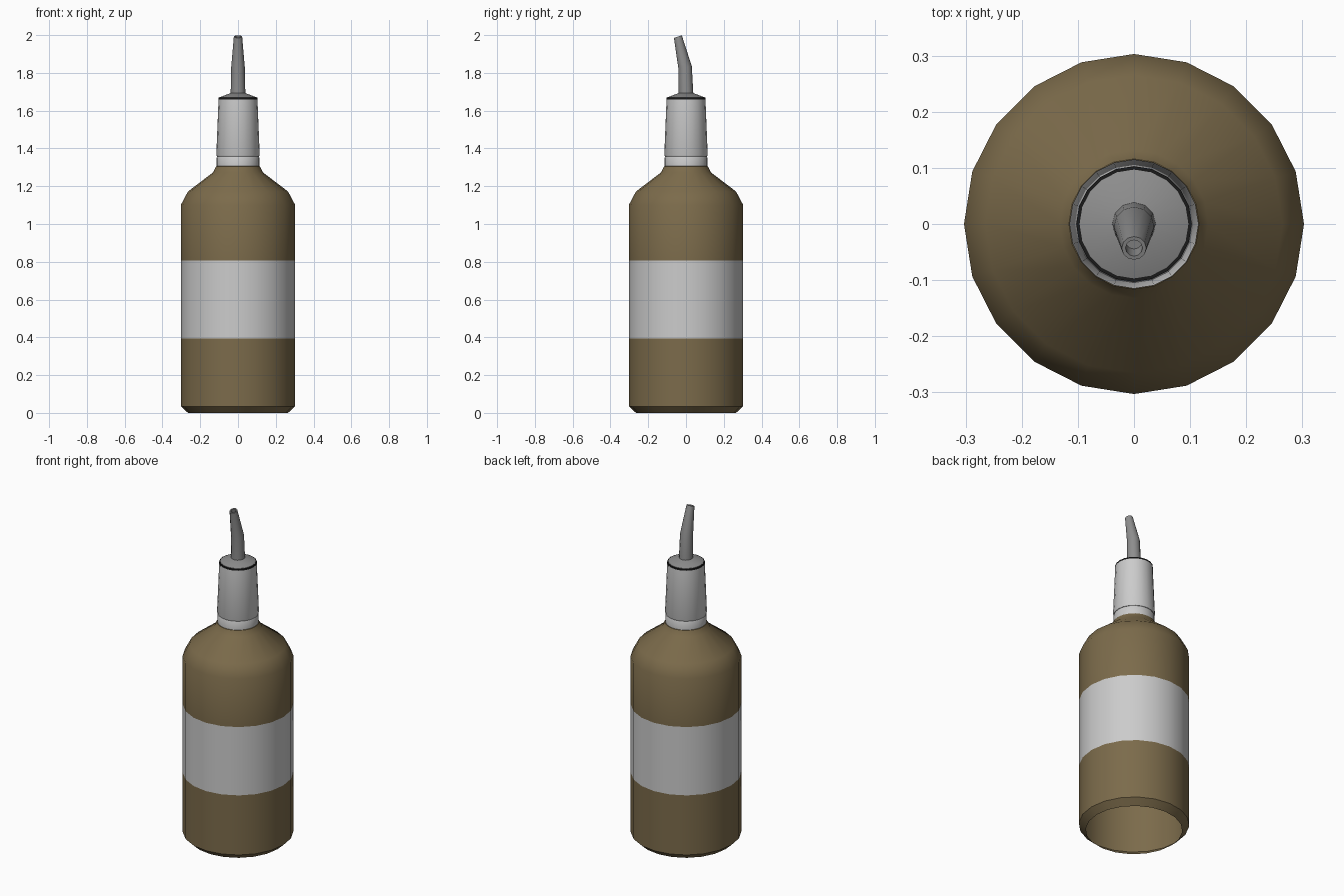
import bpy
from math import sin, cos, pi, radians

if "Cube" in bpy.data.objects:
    bpy.data.objects.remove(bpy.data.objects["Cube"])


def material(name, rgb):
    m = bpy.data.materials.new(name)
    m.diffuse_color = (*rgb, 1)
    m.use_nodes = True
    m.node_tree.nodes["Principled BSDF"].inputs["Base Color"].default_value = m.diffuse_color
    return m


def loft(name, rings, sides, mats=(), cap_end=False):
    """Skin rings given as (y, z, radius, tilt towards the front in degrees)."""
    verts, faces = [], []
    for y, z, r, tilt in rings:
        t = radians(tilt)
        for i in range(sides):
            a = 2 * pi * i / sides
            verts.append((r * cos(a), y + r * sin(a) * cos(t), z + r * sin(a) * sin(t)))
    for k in range(len(rings) - 1):
        for i in range(sides):
            j = (i + 1) % sides
            a, b = k * sides, (k + 1) * sides
            faces.append((a + i, a + j, b + j, b + i))
    if cap_end:
        faces.append(tuple(range(len(verts) - sides, len(verts))))
    mesh = bpy.data.meshes.new(name)
    mesh.from_pydata(verts, [], faces)
    obj = bpy.data.objects.new(name, mesh)
    bpy.context.collection.objects.link(obj)
    for m in mats:
        mesh.materials.append(m)
    bpy.ops.object.select_all(action='DESELECT')
    obj.select_set(True)
    bpy.context.view_layer.objects.active = obj
    bpy.ops.object.shade_smooth_by_angle(angle=radians(32))
    return obj


def lathe(name, profile, mats=(), cap_end=False):
    return loft(name, [(0, z, r, 0) for r, z in profile], 20, mats, cap_end)


brown = material("brown_plastic", (0.2, 0.147, 0.07))
white = material("label_white", (0.8, 0.8, 0.8))
grey = material("nozzle_grey", (0.27, 0.27, 0.27))
black = material("seam_black", (0.01, 0.01, 0.01))

# Bottle, open underneath, with the label as a flush band
bottle = lathe("bottle", [(0.265, 0), (0.303, 0.035), (0.303, 0.395), (0.303, 0.808),
                          (0.303, 1.10), (0.265, 1.172), (0.132, 1.273),
                          (0.116, 1.305), (0.10, 1.31)], (brown, white))
for p in bottle.data.polygons:
    if 0.395 < p.center.z < 0.808:
        p.material_index = 1

# Neck collar and tapered cap
lathe("neck_collar", [(0.10, 1.305), (0.113, 1.305), (0.113, 1.35),
                      (0.108, 1.36), (0.09, 1.36)])
lathe("cap", [(0.09, 1.358), (0.112, 1.358), (0.115, 1.365), (0.103, 1.66), (0.09, 1.66)])

# Dark seam and cone at the foot of the nozzle
lathe("cap_seam", [(0.103, 1.658), (0.103, 1.669), (0.094, 1.669)], (black,))
lathe("nozzle_base", [(0.097, 1.664), (0.097, 1.671), (0.037, 1.694)], (grey,), True)

# Bent nozzle with a hollow tip
loft("nozzle", [(0, 1.685, 0.039, 0), (-0.005, 1.83, 0.036, 8),
                (-0.043, 1.992, 0.022, 19), (-0.043, 1.992, 0.015, 19),
                (-0.030, 1.945, 0.015, 15)], 12, (grey,), True)
